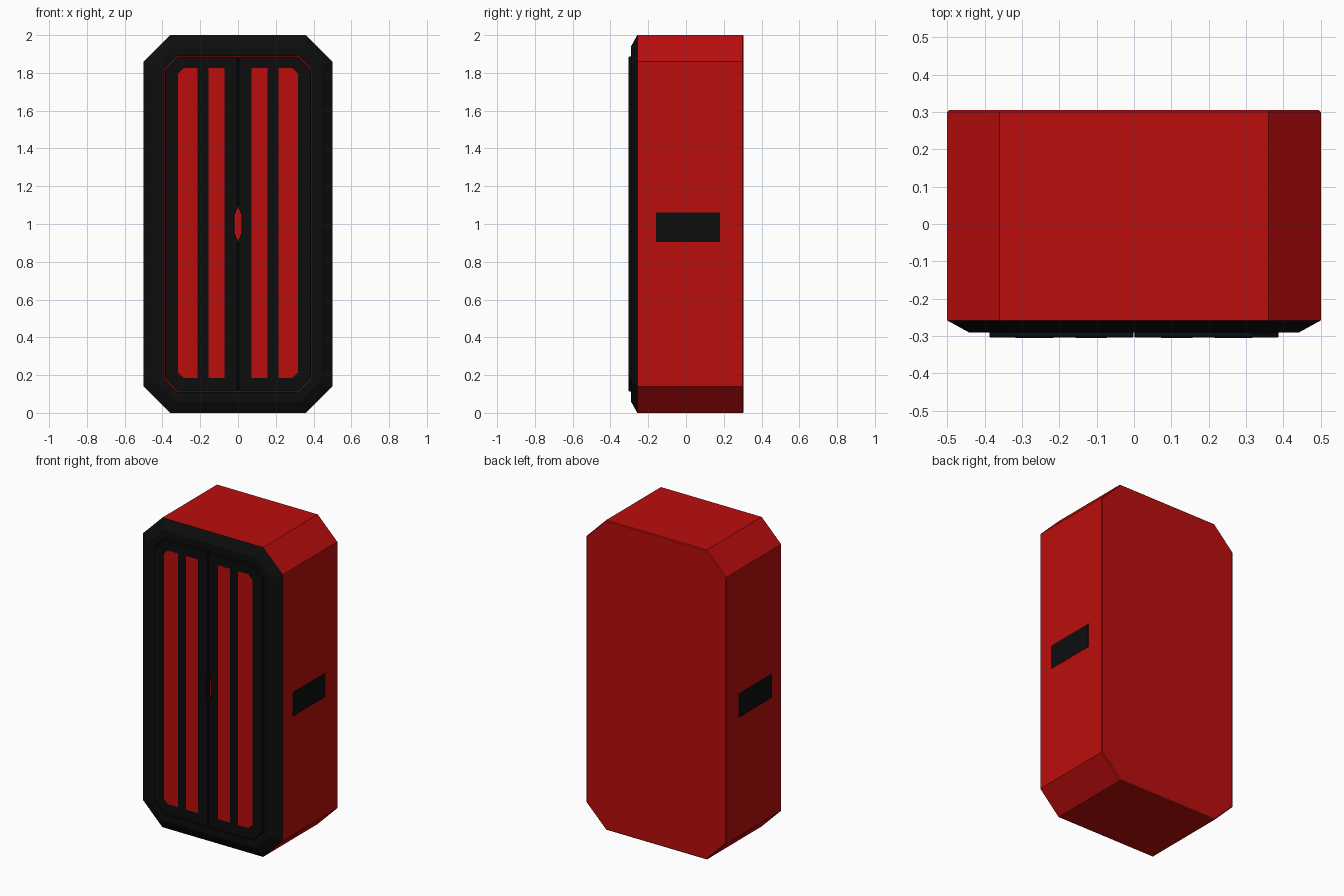
import bpy, bmesh

if "Cube" in bpy.data.objects:
    bpy.data.objects.remove(bpy.data.objects["Cube"])

def material(name, rgb):
    m = bpy.data.materials.new(name)
    m.diffuse_color = (*rgb, 1)
    m.use_nodes = True
    m.node_tree.nodes["Principled BSDF"].inputs["Base Color"].default_value = m.diffuse_color
    return m

RED = material("red_paint", (0.5, 0.004, 0.004))
BLACK = material("black_trim", (0.004, 0.004, 0.004))

def finish(bm, name, mat):
    bmesh.ops.recalc_face_normals(bm, faces=bm.faces)
    mesh = bpy.data.meshes.new(name)
    bm.to_mesh(mesh)
    bm.free()
    obj = bpy.data.objects.new(name, mesh)
    mesh.materials.append(mat)
    bpy.context.collection.objects.link(obj)
    return obj

def octagon(w, h, c):
    """Chamfered rectangle in x/z with half sizes w, h, centred on z = 1."""
    pts = [(w, h - c), (w - c, h), (c - w, h), (-w, h - c),
           (-w, c - h), (c - w, -h), (w - c, -h), (w, c - h)]
    return [(x, z + 1) for x, z in pts]

def loft(name, rings, mat, closed=False):
    """Joins (outline, y) rings; closed loops back to the first, else caps the ends."""
    bm = bmesh.new()
    loops = [[bm.verts.new((x, y, z)) for x, z in pts] for pts, y in rings]
    n = len(loops[0])
    pairs = list(zip(loops, loops[1:]))
    if closed:
        pairs.append((loops[-1], loops[0]))
    else:
        bm.faces.new(loops[0])
        bm.faces.new(loops[-1])
    for a, b in pairs:
        for i in range(n):
            j = (i + 1) % n
            bm.faces.new((a[i], a[j], b[j], b[i]))
    return finish(bm, name, mat)

def slab(name, pts, y0, y1, mat):
    return loft(name, [(pts, y0), (pts, y1)], mat)

# Red octagonal cabinet with a slightly eased back edge
loft("cabinet_body", [(octagon(0.5, 1, 0.14), -0.258),
                      (octagon(0.5, 1, 0.14), 0.3),
                      (octagon(0.495, 0.995, 0.137), 0.305)], RED)

# Sloped black bezel with an opening for the doors
opening = octagon(0.389, 0.889, 0.07)
loft("front_bezel", [(octagon(0.5, 1, 0.14), -0.258),
                     (octagon(0.44, 0.94, 0.105), -0.291),
                     (opening, -0.291), (opening, -0.258)], BLACK, closed=True)

FRONT = -0.304
for side, s in (("left", -1), ("right", 1)):
    # Door leaf with a notch on the centre line that shows the red body
    door = [(0.001, 0.113), (0.317, 0.113), (0.387, 0.183), (0.387, 1.817),
            (0.317, 1.887), (0.001, 1.887), (0.001, 1.09), (0.018, 1.05),
            (0.018, 0.95), (0.001, 0.91)]
    leaf = slab(side + "_door", [(s * x, z) for x, z in door], FRONT, -0.257, BLACK)
    bev = leaf.modifiers.new("edge", 'BEVEL')
    bev.width = 0.003
    bev.segments = 1

    # Red door stripes, the outer one with clipped corners
    outer = [(0.215, 0.185), (0.288, 0.185), (0.317, 0.214),
             (0.317, 1.796), (0.288, 1.825), (0.215, 1.825)]
    inner = [(0.072, 0.185), (0.157, 0.185), (0.157, 1.825), (0.072, 1.825)]
    for label, pts in (("outer", outer), ("inner", inner)):
        slab(f"{side}_{label}_stripe", [(s * x, z) for x, z in pts],
             FRONT - 0.001, FRONT + 0.004, RED)

    # Flush black grip on the cabinet side
    bpy.ops.mesh.primitive_cube_add(size=1, location=(s * 0.496, 0.01, 0.983))
    grip = bpy.context.object
    grip.name = side + "_side_grip"
    grip.scale = (0.01, 0.34, 0.157)
    grip.data.materials.append(BLACK)
